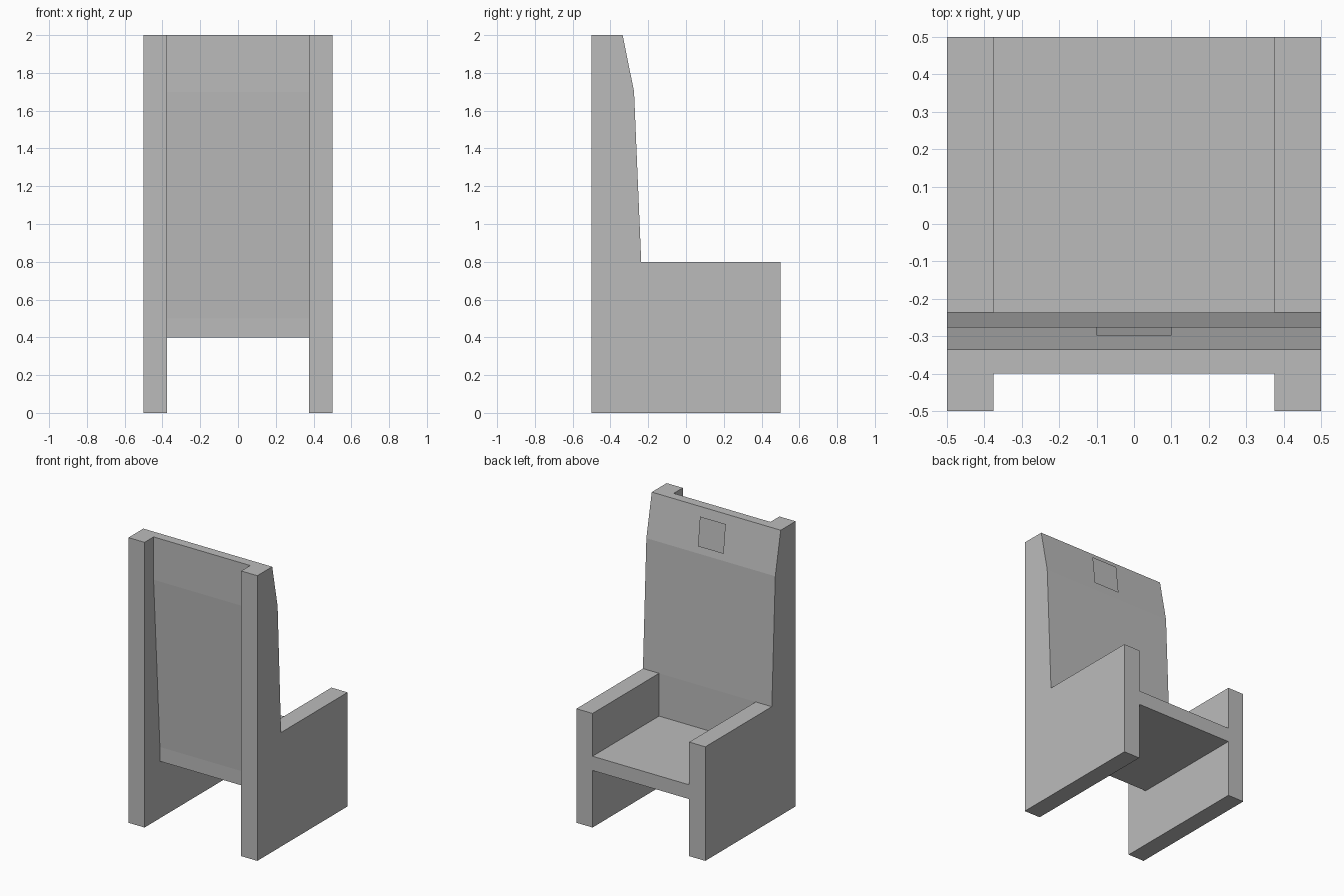
import bpy
import bmesh

cube = bpy.data.objects.get("Cube")
if cube:
    bpy.data.objects.remove(cube, do_unlink=True)

grey = bpy.data.materials.new("plain_grey")
grey.use_nodes = True
grey.diffuse_color = (0.5, 0.5, 0.5, 1)
grey.node_tree.nodes["Principled BSDF"].inputs["Base Color"].default_value = (0.5, 0.5, 0.5, 1)


def finish(name, bm):
    mesh = bpy.data.meshes.new(name)
    bm.to_mesh(mesh)
    bm.free()
    mesh.materials.append(grey)
    obj = bpy.data.objects.new(name, mesh)
    bpy.context.collection.objects.link(obj)
    return obj


def extrude_profile(name, profile, x0, x1):
    """Solid made by sweeping a (y, z) profile from x0 to x1."""
    bm = bmesh.new()
    face = bm.faces.new([bm.verts.new((x0, y, z)) for y, z in profile])
    swept = bmesh.ops.extrude_face_region(bm, geom=[face])
    verts = [v for v in swept["geom"] if isinstance(v, bmesh.types.BMVert)]
    bmesh.ops.translate(bm, verts=verts, vec=(x1 - x0, 0, 0))
    bmesh.ops.recalc_face_normals(bm, faces=bm.faces)
    return finish(name, bm)


OUTER, INNER = 0.5, 0.375
ARM, SEAT_TOP, SEAT_BOTTOM = 0.8, 0.5, 0.4

# Leaning line of the backrest, from armrest height up to the top
lean = [(-0.237, ARM), (-0.275, 1.7), (-0.335, 2.0)]

# Side panels: leg, armrest and backrest edge in one slab
side = [(-0.5, 0), (0.5, 0), (0.5, ARM)] + lean + [(-0.5, 2.0)]
extrude_profile("left_side_panel", side, INNER, OUTER)
extrude_profile("right_side_panel", side, -OUTER, -INNER)

# Seat and backrest between the panels
seat_back = [(-0.33, SEAT_BOTTOM), (0.5, SEAT_BOTTOM), (0.5, SEAT_TOP), (-0.237, SEAT_TOP)]
seat_back += lean + [(-0.4, 2.0), (-0.4, 1.7), (-0.33, SEAT_TOP)]
extrude_profile("seat_and_backrest", seat_back, -INNER, INNER)

# Thin square plate in front of the headrest
bm = bmesh.new()
corners = [(0.1, -0.275, 1.75), (-0.1, -0.275, 1.75), (-0.1, -0.298, 1.95), (0.1, -0.298, 1.95)]
bm.faces.new([bm.verts.new(c) for c in corners])
finish("headrest_plate", bm)
